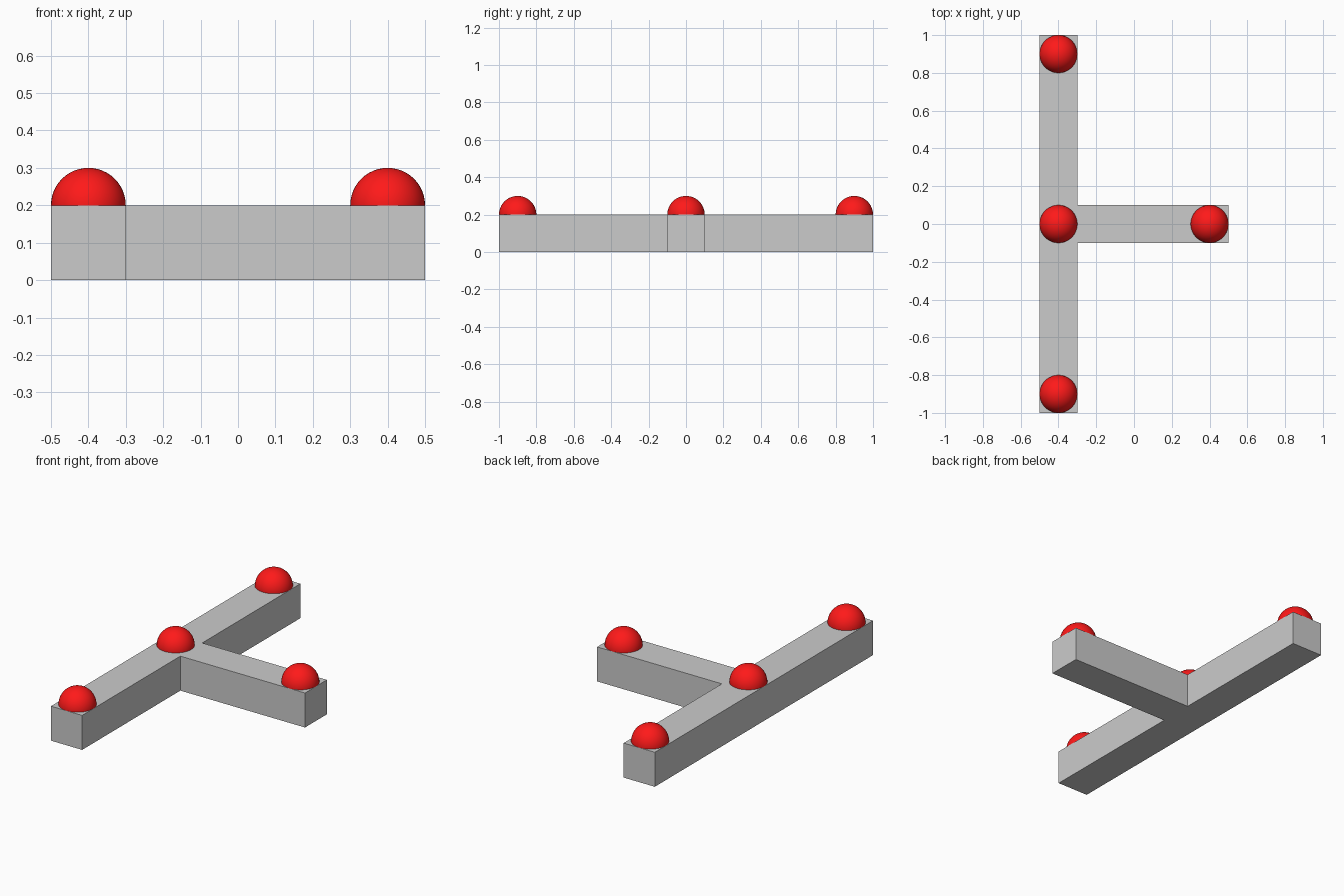
import bpy, bmesh

if "Cube" in bpy.data.objects:
    bpy.data.objects.remove(bpy.data.objects["Cube"])

H = 0.2   # beam height and width
R = 0.1   # stud radius

# T-shaped beam: extruded outline
outline = [(-0.5, -1), (-0.3, -1), (-0.3, -0.1), (0.5, -0.1),
           (0.5, 0.1), (-0.3, 0.1), (-0.3, 1), (-0.5, 1)]
bm = bmesh.new()
base = bm.faces.new([bm.verts.new((x, y, 0)) for x, y in outline])
top = bmesh.ops.extrude_face_region(bm, geom=[base], use_keep_orig=True)
bmesh.ops.translate(bm, vec=(0, 0, H),
                    verts=[v for v in top["geom"] if isinstance(v, bmesh.types.BMVert)])
bmesh.ops.recalc_face_normals(bm, faces=bm.faces)
mesh = bpy.data.meshes.new("t_beam")
bm.to_mesh(mesh)
bm.free()
bpy.context.collection.objects.link(bpy.data.objects.new("t_beam", mesh))

# Red balls half sunk into the beam top
red = bpy.data.materials.new("red")
red.diffuse_color = (1, 0.01, 0.01, 1)
red.use_nodes = True
red.node_tree.nodes["Principled BSDF"].inputs["Base Color"].default_value = red.diffuse_color


def ball(name, x, y):
    bpy.ops.mesh.primitive_uv_sphere_add(segments=48, ring_count=24, radius=R,
                                         location=(x, y, H))
    ob = bpy.context.object
    ob.name = name
    ob.data.materials.append(red)
    bpy.ops.object.shade_smooth()


for name, x, y in [("front_ball", -0.4, -0.9), ("junction_ball", -0.4, 0),
                   ("back_ball", -0.4, 0.9), ("stem_ball", 0.4, 0)]:
    ball(name, x, y)
